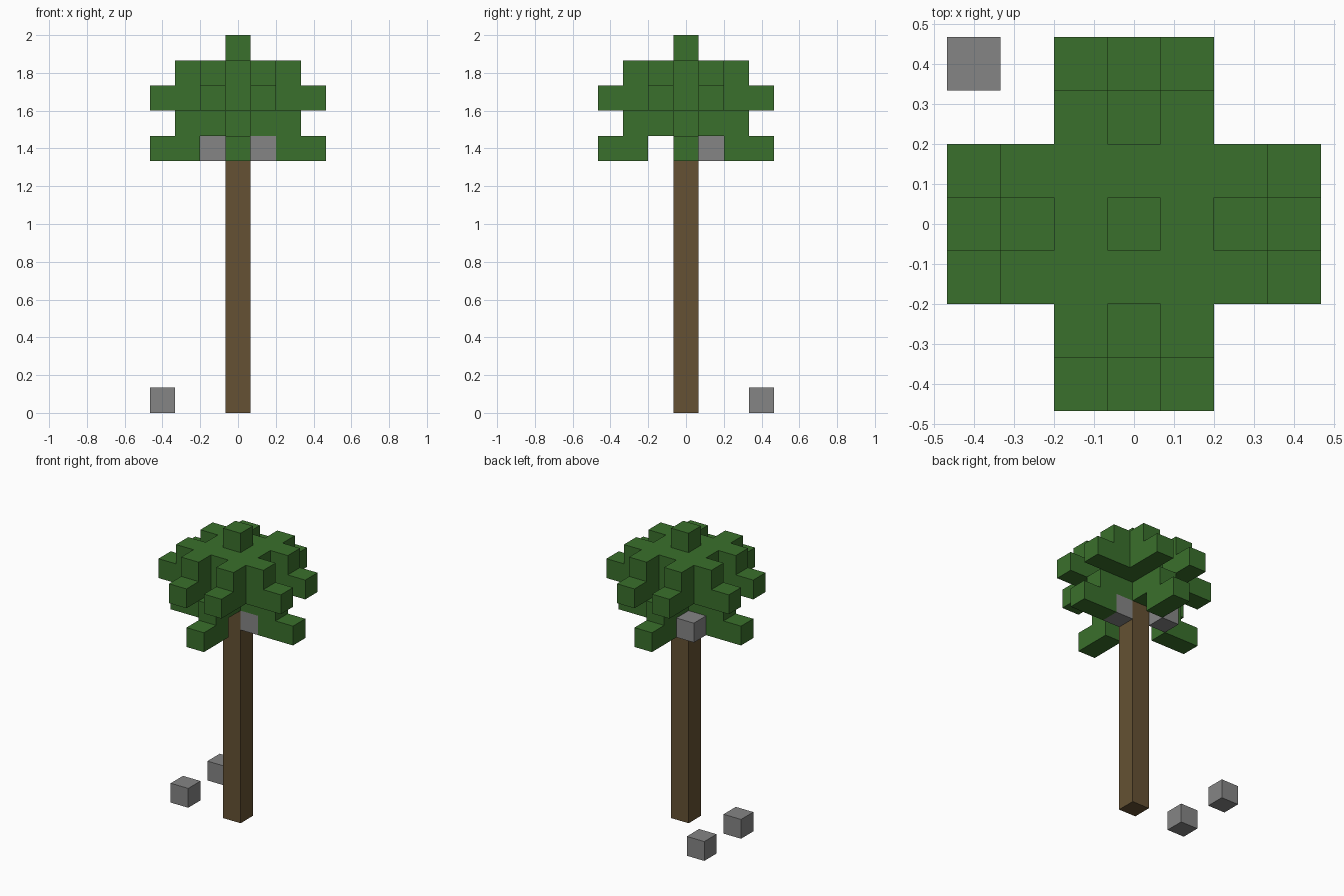
import bpy
import bmesh
from mathutils import Vector

U = 2 / 15  # edge length of one block

default = bpy.data.objects.get("Cube")
if default:
    bpy.data.objects.remove(default, do_unlink=True)


def make_material(name, rgb):
    mat = bpy.data.materials.new(name)
    mat.use_nodes = True
    colour = (*rgb, 1.0)
    mat.diffuse_color = colour
    mat.node_tree.nodes["Principled BSDF"].inputs["Base Color"].default_value = colour
    return mat


def add_blocks(name, cells, mat):
    """Join grid cells (i, j, layer) into one mesh made of outer faces only."""
    cells = set(cells)
    bm = bmesh.new()
    for cell in cells:
        centre = Vector(cell) + Vector((0, 0, 0.5))
        for axis in range(3):
            for sign in (-1, 1):
                normal = Vector((0, 0, 0))
                normal[axis] = sign
                if tuple(int(c + n) for c, n in zip(cell, normal)) in cells:
                    continue
                side = Vector((0, 0, 0))
                side[(axis + 1) % 3] = 1
                up = normal.cross(side)
                corners = [(-1, -1), (1, -1), (1, 1), (-1, 1)]
                bm.faces.new([bm.verts.new((centre + (normal + side * a + up * b) / 2) * U)
                              for a, b in corners])
    bmesh.ops.remove_doubles(bm, verts=bm.verts, dist=U / 100)
    mesh = bpy.data.meshes.new(name)
    bm.to_mesh(mesh)
    bm.free()
    mesh.materials.append(mat)
    obj = bpy.data.objects.new(name, mesh)
    bpy.context.collection.objects.link(obj)
    return obj


def four_way(cells):
    """Repeat cells by quarter turns about the trunk."""
    result = set()
    for i, j, k in cells:
        for _ in range(4):
            result.add((i, j, k))
            i, j = -j, i
    return result


leaf_green = make_material("leaf green", (0.042, 0.162, 0.025))
bark_brown = make_material("bark brown", (0.130, 0.083, 0.033))
stone_grey = make_material("stone grey", (0.235, 0.235, 0.235))

# Trunk
trunk_layers = 11
add_blocks("trunk", [(0, 0, k) for k in range(trunk_layers)], bark_brown)

# Crown: solid core, upper paired fronds, lower drooping fronds, top bud
low, droop, mid, high, top = range(10, 15)
core = [(i, j, k) for i in (-1, 0, 1) for j in (-1, 0, 1) for k in (mid, high)]
paired = [(2, j, k) for j in (-1, 1) for k in (mid, high)]
paired += [(3, j, mid) for j in (-1, 1)]
drooping = [(1, 0, droop), (2, 0, droop), (2, 0, low), (3, 0, low)]
crown = set(core) | four_way(paired + drooping) | {(0, 0, droop), (0, 0, top)}
add_blocks("crown", crown, leaf_green)

# Grey fruit under the crown and fallen on the ground
fruit = {
    "hanging_fruit_left": (1, 0, low),
    "hanging_fruit_right": (-1, 1, low),
    "fallen_fruit_side": (-3, 0, 0),
    "fallen_fruit_back": (-3, 3, 0),
}
for name, cell in fruit.items():
    add_blocks(name, [cell], stone_grey)
